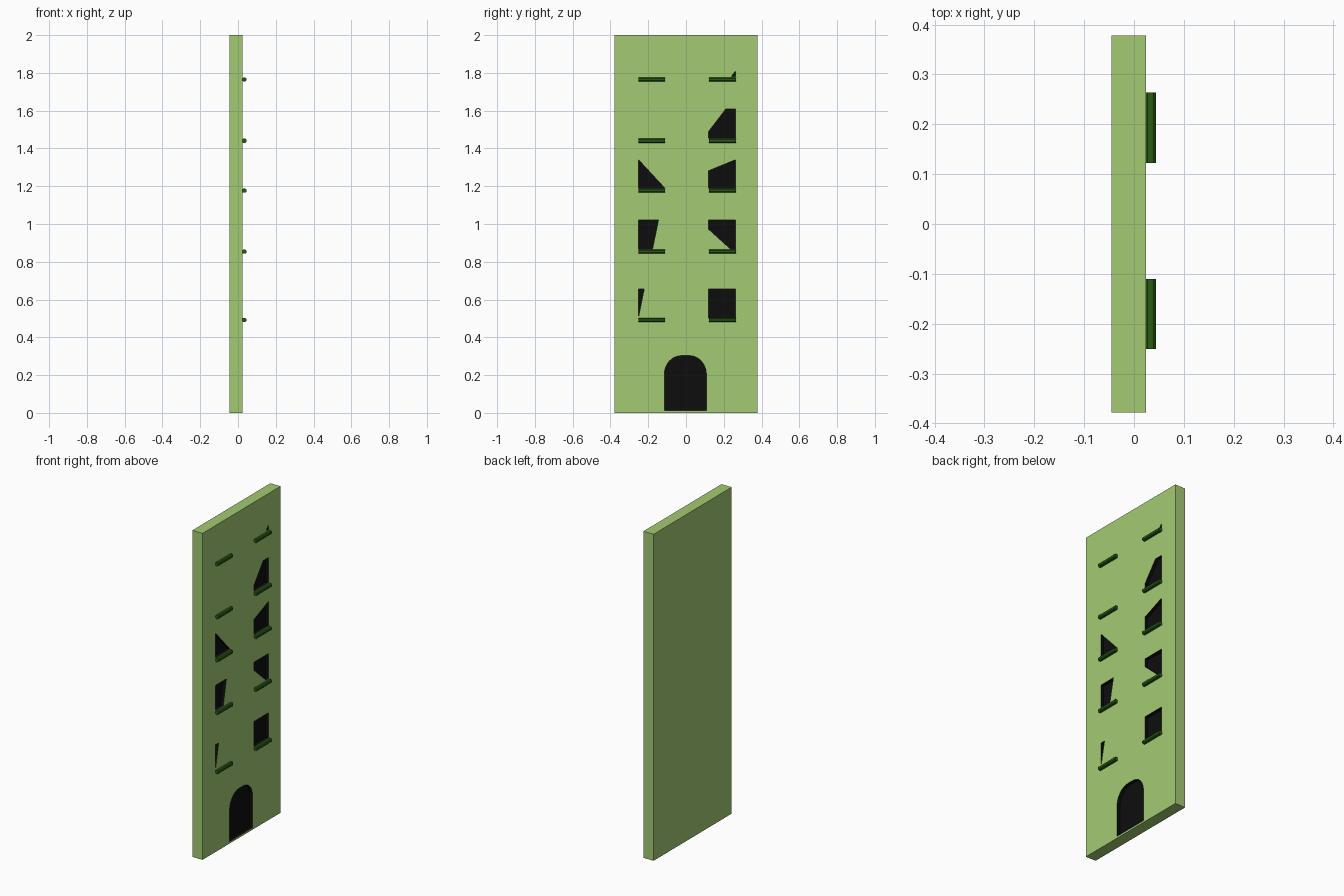
import bpy, bmesh, math

if "Cube" in bpy.data.objects:
    bpy.data.objects.remove(bpy.data.objects["Cube"])

FRONT, BACK, DEPTH = 0.024, -0.045, 0.02


def material(name, color):
    m = bpy.data.materials.new(name)
    m.diffuse_color = (*color, 1)
    m.use_nodes = True
    m.node_tree.nodes["Principled BSDF"].inputs["Base Color"].default_value = m.diffuse_color
    return m


wall_mat = material("wall_green", (0.37, 0.59, 0.17))
sill_mat = material("sill_green", (0.022, 0.105, 0.006))
dark_mat = material("dark_opening", (0.004, 0.004, 0.004))


def finish(bm, name, mats):
    bmesh.ops.recalc_face_normals(bm, faces=bm.faces)
    me = bpy.data.meshes.new(name)
    bm.to_mesh(me)
    bm.free()
    for m in mats:
        me.materials.append(m)
    ob = bpy.data.objects.new(name, me)
    bpy.context.collection.objects.link(ob)
    return ob


def prism(bm, outline, x0, x1, mat=0):
    """Extrude a (y, z) outline along x."""
    a = [bm.verts.new((x0, y, z)) for y, z in outline]
    b = [bm.verts.new((x1, y, z)) for y, z in outline]
    n = len(a)
    faces = [bm.faces.new(a), bm.faces.new(b[::-1])]
    faces += [bm.faces.new((a[i], b[i], b[(i + 1) % n], a[(i + 1) % n])) for i in range(n)]
    for f in faces:
        f.material_index = mat


# Wall slab
bm = bmesh.new()
prism(bm, [(-0.378, 0), (0.378, 0), (0.378, 2), (-0.378, 2)], BACK, FRONT)
wall = finish(bm, "wall", [wall_mat, dark_mat])

# Rounded-top doorway outline
r, top = 0.09, 0.303
door = [(-0.115, 0.012), (0.108, 0.012)]
for cy, start in ((0.108 - r, 0), (-0.115 + r, 90)):
    for i in range(9):
        t = math.radians(start + i * 90 / 8)
        door.append((cy + r * math.cos(t), top - 0.1 + 0.1 * math.sin(t)))

# Visible parts of the window openings, (y, z)
L0, L1, R0, R1 = -0.251, -0.112, 0.12, 0.262
openings = [
    door,
    [(L0, 0.51), (-0.221, 0.657), (L0, 0.657)],
    [(L0, 0.868), (-0.177, 0.868), (-0.146, 1.02), (L0, 1.02)],
    [(L0, 1.19), (L1, 1.19), (L0, 1.34)],
    [(R0, 0.503), (R1, 0.503), (R1, 0.657), (R0, 0.657)],
    [(0.235, 0.868), (R1, 0.868), (R1, 1.02), (R0, 1.02), (R0, 0.972)],
    [(R0, 1.19), (R1, 1.19), (R1, 1.34), (R0, 1.282)],
    [(R0, 1.455), (R1, 1.455), (R1, 1.608), (0.21, 1.608), (R0, 1.49)],
    [(0.24, 1.78), (R1, 1.78), (R1, 1.81)],
]

# Sink the openings into the wall
bm = bmesh.new()
for outline in openings:
    prism(bm, outline, FRONT - DEPTH, FRONT + 0.05, 1)
cutter = finish(bm, "opening_cutter", [wall_mat, dark_mat])
cutter.hide_render = True
mod = wall.modifiers.new("openings", 'BOOLEAN')
mod.operation, mod.solver, mod.object = 'DIFFERENCE', 'EXACT', cutter
bpy.context.view_layer.objects.active = wall
bpy.ops.object.modifier_apply(modifier=mod.name)
bpy.data.objects.remove(cutter)

# Window sills with chamfered edges
for row, z in enumerate((0.492, 0.854, 1.177, 1.441, 1.765)):
    for side, y0, y1 in (("left", -0.251, -0.11), ("right", 0.122, 0.264)):
        bm = bmesh.new()
        h = 0.011
        prism(bm, [(y0, z - h), (y1, z - h), (y1, z + h), (y0, z + h)], FRONT - 0.002, 0.044)
        long_edges = [e for e in bm.edges if abs(e.verts[0].co.y - e.verts[1].co.y) > 0.01]
        bmesh.ops.bevel(bm, geom=long_edges, offset=0.005, segments=1, affect='EDGES')
        finish(bm, f"sill_{side}_{row + 1}", [sill_mat])
